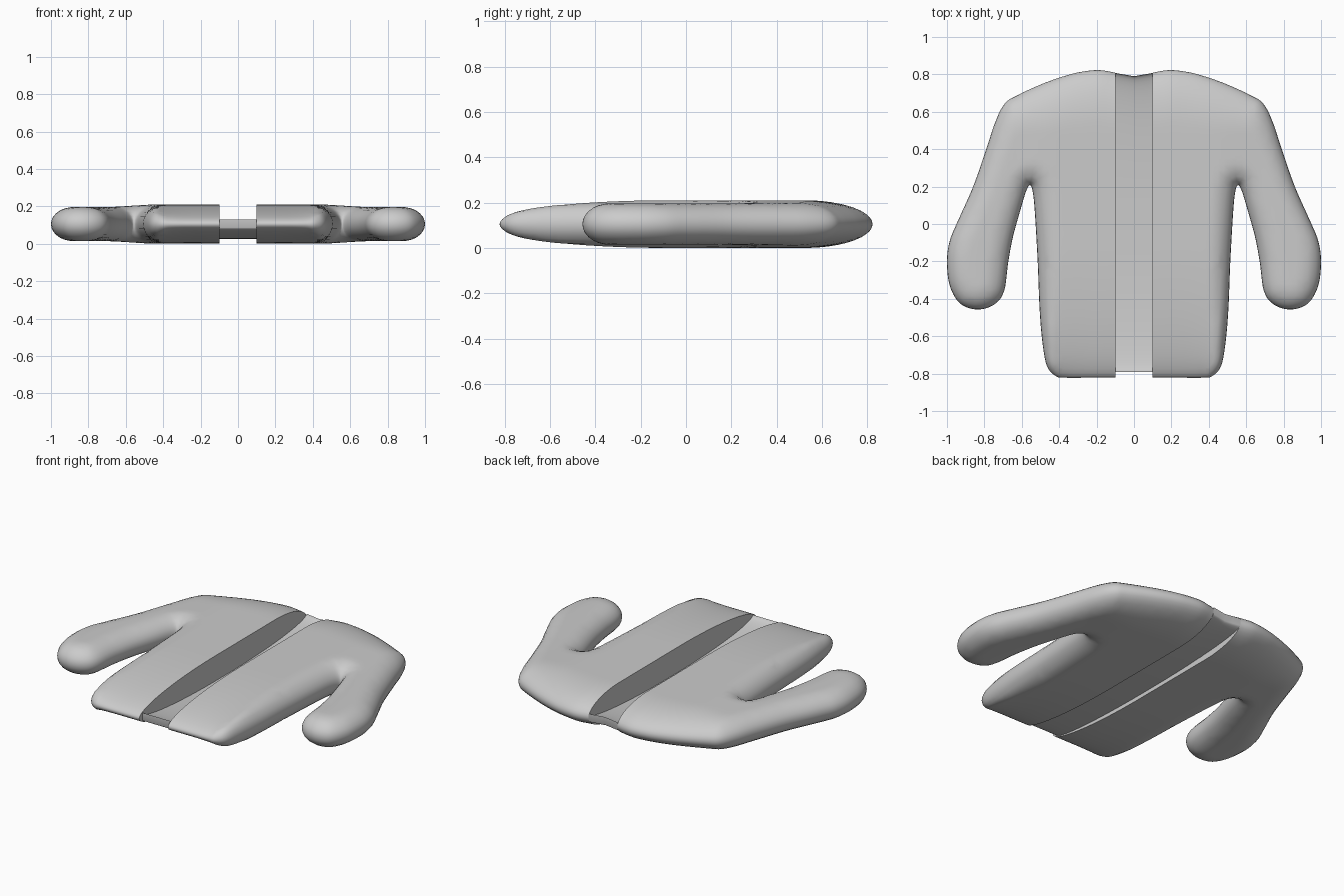
import bpy, bmesh, math
from mathutils import Vector
from mathutils.geometry import delaunay_2d_cdt

if "Cube" in bpy.data.objects:
    bpy.data.objects.remove(bpy.data.objects["Cube"])

MID = 0.105      # height of the seam plane
GAP = 0.098      # half width of the open front

# Outline of one half: x, y, edge rounding distance
OUTLINE = [
    (GAP, .808, .30), (.19, .823, .30), (.30, .81, .30), (.40, .782, .28),
    (.50, .745, .26), (.62, .69, .20), (.69, .645, .16), (.74, .55, .13),
    (.79, .40, .12), (.86, .20, .12), (.94, .02, .12), (.985, -.09, .12),
    (1.0, -.20, .12), (.985, -.33, .12), (.93, -.425, .12), (.84, -.457, .12),
    (.75, -.432, .12), (.695, -.36, .12), (.672, -.20, .12), (.645, -.06, .12),
    (.60, .10, .12), (.575, .18, .12), (.556, .208, .12), (.541, .17, .12),
    (.53, .06, .12), (.515, -.20, .12), (.505, -.45, .12), (.49, -.63, .13),
    (.465, -.76, .2), (.415, -.815, .4), (.36, -.822, .65), (.28, -.822, .75),
    (.19, -.822, .75), (GAP, -.822, .75)]


def smooth_path(points, steps):
    """Catmull-Rom through the points, ends kept."""
    p = [Vector(q) for q in points]
    p = [p[0]] + p + [p[-1]]
    out = []
    for a, b, c, d in zip(p, p[1:], p[2:], p[3:]):
        for i in range(steps):
            t = i / steps
            out.append(0.5 * (2 * b + (c - a) * t + (2 * a - 5 * b + 4 * c - d) * t * t
                              + (3 * b - a - 3 * c + d) * t ** 3))
    return out + [p[-1]]


def dome(u):
    u = min(max(u, 0), 1)
    return math.sqrt(1 - (1 - u) ** 2)


path = smooth_path(OUTLINE, 5)


def measure(x, y):
    """Distance to the outline and relative puffed height."""
    near, puff = 9, 1
    for a, b in zip(path, path[1:]):
        dx, dy = b.x - a.x, b.y - a.y
        t = min(max(((x - a.x) * dx + (y - a.y) * dy) / (dx * dx + dy * dy), 0), 1)
        d = math.hypot(x - a.x - t * dx, y - a.y - t * dy)
        near = min(near, d)
        r = a.z + (b.z - a.z) * t
        if d < r:
            puff = min(puff, dome(d / r))
    return near, puff


def make_object(name, bm, angle=50):
    bmesh.ops.recalc_face_normals(bm, faces=bm.faces)
    me = bpy.data.meshes.new(name)
    bm.to_mesh(me)
    bm.free()
    ob = bpy.data.objects.new(name, me)
    bpy.context.collection.objects.link(ob)
    bpy.ops.object.select_all(action='DESELECT')
    ob.select_set(True)
    bpy.context.view_layer.objects.active = ob
    bpy.ops.object.shade_smooth_by_angle(angle=math.radians(angle))
    return ob


# Padded jacket half: boundary, inner cut edge, offset rings and a grid inside
loop = [Vector((p.x, p.y)) for p in path]
n_cut = 44
ease = [0.5 - 0.5 * math.cos(math.pi * i / n_cut) for i in range(1, n_cut)]
loop += [Vector((GAP, -.822 + 1.63 * e)) for e in ease]
n = len(loop)
edges = [(i, (i + 1) % n) for i in range(n)]


def inside(x, y):
    hit = False
    for a, b in zip(loop, loop[1:] + loop[:1]):
        if (a.y > y) != (b.y > y) and x < a.x + (y - a.y) * (b.x - a.x) / (b.y - a.y):
            hit = not hit
    return hit


points = list(loop)
for off in (.003, .011, .027, .05):
    for i in range(1, len(path) - 1):
        t = (loop[i + 1] - loop[i - 1]).normalized()
        q = loop[i] + Vector((t.y, -t.x)) * off
        if q.x > GAP + .006 and inside(q.x, q.y) and measure(q.x, q.y)[0] > off * .93:
            points.append(q)
for i in range(28):
    for j in range(52):
        x, y = GAP + .03 + i * .032, -.8 + j * .032
        if inside(x, y) and measure(x, y)[0] > .065:
            points.append(Vector((x, y)))

verts, _, tris, *_ = delaunay_2d_cdt(points, edges, [], 1, 1e-6)
bm = bmesh.new()
top, bottom, cut = [], [], []
for v in verts:
    d, puff = measure(v.x, v.y)
    s = min(max((v.x - .42) / .3, 0), 1)
    h = (.105 - .014 * s * s * (3 - 2 * s)) * puff
    t = bm.verts.new((v.x, v.y, MID + (h if d > 1e-4 else 0)))
    b = bm.verts.new((v.x, v.y, MID - h)) if d > 1e-4 else t
    top.append(t)
    bottom.append(b)
    if v.x < GAP + 1e-4:
        cut.append((v.y, t, b))
for f in tris:
    bm.faces.new([top[i] for i in f])
    bm.faces.new([bottom[i] for i in reversed(f)])
# flat wall along the open front
cut.sort(key=lambda c: c[0])
bm.faces.new([c[1] for c in cut] + [c[2] for c in reversed(cut) if c[2] is not c[1]])
half = make_object("jacket_halves", bm)
mirror = half.modifiers.new("Mirror", 'MIRROR')
mirror.use_mirror_merge = False

# Thin back panel sagging between the halves
bm = bmesh.new()
rows = []
N = 40
for i in range(N + 1):
    y = -math.cos(math.pi * i / N)
    drop = dome((1 - abs(y)) * 1.05)
    low, thick = .086 - .062 * drop, .044 - .014 * drop
    ring = []
    for z in (low, low + thick):
        xs = (-GAP, -GAP / 2, 0, GAP / 2, GAP)
        for x in (xs if z == low else xs[::-1]):
            end = .79 + (.017 * abs(x) / GAP if y > 0 else 0)
            ring.append(bm.verts.new((x, y * end, z)))
    rows.append(ring)
for a, b in zip(rows, rows[1:]):
    for k in range(10):
        m = (k + 1) % 10
        bm.faces.new((a[k], a[m], b[m], b[k]))
for r in (rows[0], rows[-1]):
    bm.faces.new(r)
make_object("back_panel", bm, 40)
